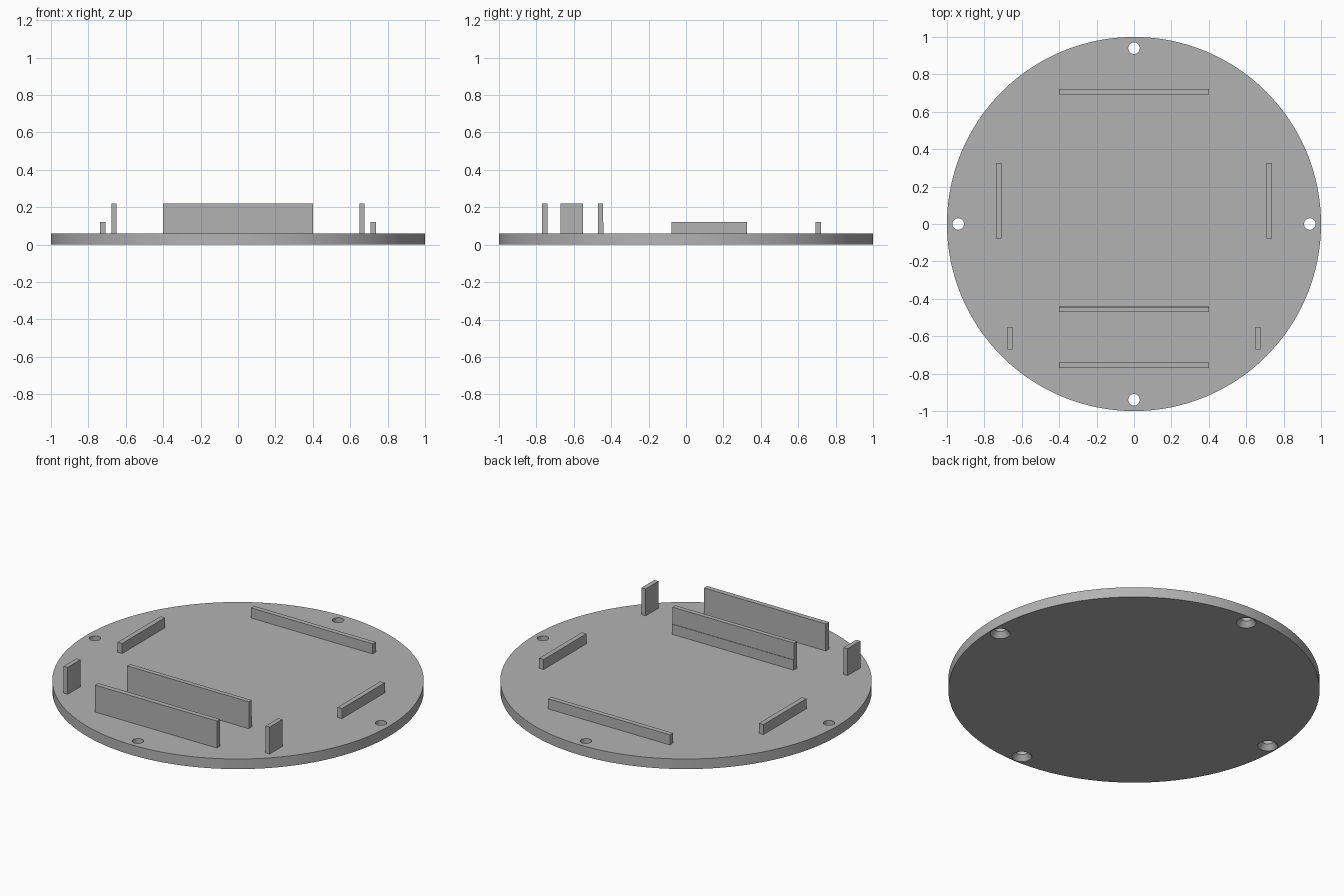
import bpy, bmesh, math
from mathutils import Matrix

cube = bpy.data.objects.get("Cube")
if cube:
    bpy.data.objects.remove(cube, do_unlink=True)

BASE_TOP, LOW_TOP, HIGH_TOP = 0.06, 0.12, 0.22

grey = bpy.data.materials.new("plain grey")
grey.use_nodes = True
colour = (0.45, 0.45, 0.45, 1)
grey.diffuse_color = colour
grey.node_tree.nodes["Principled BSDF"].inputs["Base Color"].default_value = colour


def add_object(name, bm):
    mesh = bpy.data.meshes.new(name)
    bm.to_mesh(mesh)
    bm.free()
    mesh.materials.append(grey)
    obj = bpy.data.objects.new(name, mesh)
    bpy.context.collection.objects.link(obj)
    return obj


def cone(bm, x, y, z0, z1, r0, r1, sides):
    bmesh.ops.create_cone(bm, cap_ends=True, segments=sides, radius1=r0, radius2=r1,
                          depth=z1 - z0, matrix=Matrix.Translation((x, y, (z0 + z1) / 2)))


def box(name, x, y, z):
    """Box spanning the given (low, high) pairs."""
    bm = bmesh.new()
    bmesh.ops.create_cube(bm, size=1)
    for v in bm.verts:
        v.co = [lo + (c + 0.5) * (hi - lo) for c, (lo, hi) in zip(v.co, (x, y, z))]
    return add_object(name, bm)


# Round base plate
bm = bmesh.new()
cone(bm, 0, 0, 0, BASE_TOP, 1, 1, 128)
base = add_object("base_plate", bm)

# Four screw holes, countersunk from below
cutters = []
for part, z0, z1, r0, r1 in (("hole", -0.02, 0.08, 0.031, 0.031),
                             ("countersink", -0.01, 0.03, 0.062, 0.031)):
    bm = bmesh.new()
    for i in range(4):
        a = i * math.pi / 2
        cone(bm, 0.94 * math.cos(a), 0.94 * math.sin(a), z0, z1, r0, r1, 32)
    cutter = add_object(part + "_cutter", bm)
    cutter.hide_render = True
    cutters.append(cutter)
    mod = base.modifiers.new(part, "BOOLEAN")
    mod.operation = "DIFFERENCE"
    mod.solver = "EXACT"
    mod.object = cutter

bpy.ops.object.select_all(action="DESELECT")
base.select_set(True)
bpy.context.view_layer.objects.active = base
for mod in list(base.modifiers):
    bpy.ops.object.modifier_apply(modifier=mod.name)
for cutter in cutters:
    bpy.data.objects.remove(cutter, do_unlink=True)
bpy.ops.object.shade_smooth_by_angle(angle=math.radians(30))

# Long cross walls
wide = (-0.4, 0.4)
box("front_wall", wide, (-0.77, -0.74), (BASE_TOP, HIGH_TOP))
box("middle_wall_lower", wide, (-0.47, -0.44), (BASE_TOP, LOW_TOP))
box("middle_wall_upper", wide, (-0.47, -0.443), (LOW_TOP, HIGH_TOP))
box("back_rail", wide, (0.693, 0.722), (BASE_TOP, LOW_TOP))

# Side rails and upright tabs on both sides
for side, s in (("left", 1), ("right", -1)):
    box(side + "_rail", sorted((0.708 * s, 0.737 * s)), (-0.077, 0.325), (BASE_TOP, LOW_TOP))
    box(side + "_tab", sorted((0.65 * s, 0.677 * s)), (-0.67, -0.55), (BASE_TOP, HIGH_TOP))
